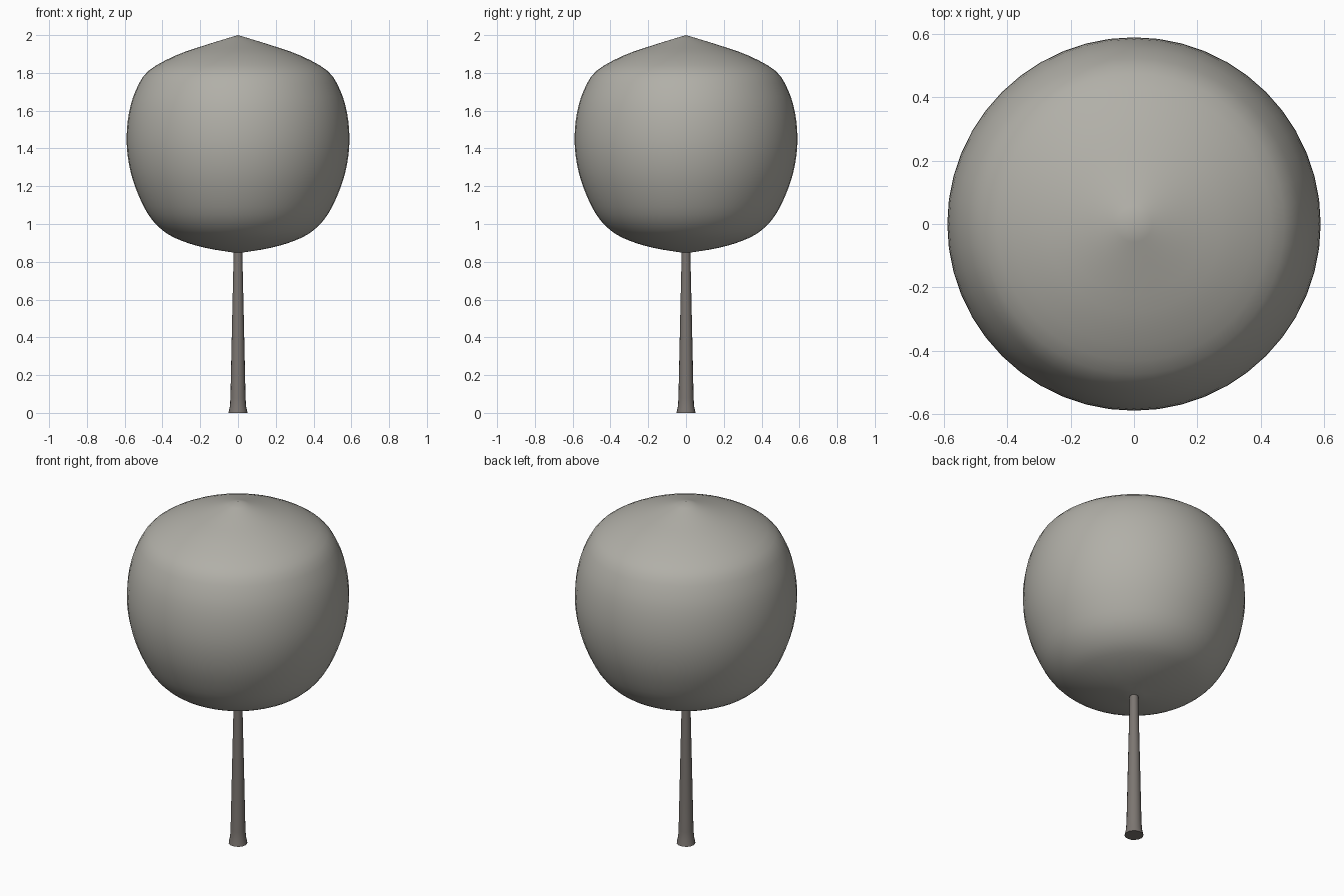
import bpy, bmesh, math
from mathutils import Vector

if "Cube" in bpy.data.objects:
    bpy.data.objects.remove(bpy.data.objects["Cube"])


def material(name, colour):
    m = bpy.data.materials.new(name)
    m.diffuse_color = (*colour, 1)
    m.use_nodes = True
    m.node_tree.nodes["Principled BSDF"].inputs["Base Color"].default_value = m.diffuse_color
    return m


def smooth_profile(pts, steps):
    # Catmull-Rom curve through (radius, height) points
    p = [Vector(q) for q in pts]
    p = [2 * p[0] - p[1]] + p + [2 * p[-1] - p[-2]]
    out = []
    for a, b, c, d in zip(p, p[1:], p[2:], p[3:]):
        for i in range(steps):
            t = i / steps
            out.append(0.5 * (2 * b + (c - a) * t + (2 * a - 5 * b + 4 * c - d) * t * t
                              + (3 * b - a - 3 * c + d) * t ** 3))
    return out + [p[-2]]


def lathe(name, profile, sides, mat, angle):
    bm = bmesh.new()
    verts = [bm.verts.new((r, 0, z)) for r, z in profile]
    edges = [bm.edges.new(e) for e in zip(verts, verts[1:])]
    bmesh.ops.spin(bm, geom=verts + edges, cent=(0, 0, 0), axis=(0, 0, 1),
                   angle=math.tau, steps=sides, use_merge=True)
    bmesh.ops.remove_doubles(bm, verts=bm.verts, dist=1e-4)
    bmesh.ops.recalc_face_normals(bm, faces=bm.faces)
    mesh = bpy.data.meshes.new(name)
    bm.to_mesh(mesh)
    bm.free()
    mesh.materials.append(mat)
    obj = bpy.data.objects.new(name, mesh)
    bpy.context.collection.objects.link(obj)
    bpy.ops.object.select_all(action='DESELECT')
    obj.select_set(True)
    bpy.context.view_layer.objects.active = obj
    bpy.ops.object.shade_smooth_by_angle(angle=math.radians(angle))
    return obj


canopy_grey = material("canopy_grey", (0.44, 0.43, 0.39))
trunk_grey = material("trunk_grey", (0.20, 0.18, 0.165))

# Rounded crown, pointed at top and bottom
crown = [(0, 0.845), (0.17, 0.873), (0.30, 0.912), (0.395, 0.963), (0.475, 1.05),
         (0.54, 1.185), (0.577, 1.315), (0.59, 1.45), (0.577, 1.59), (0.54, 1.71),
         (0.475, 1.81), (0.33, 1.892), (0.17, 1.948), (0, 2.0)]
lathe("crown", smooth_profile(crown, 3), 48, canopy_grey, 60)

# Slim tapering trunk with a flared foot
trunk = [(0, 0), (0.05, 0), (0.049, 0.008), (0.043, 0.035), (0.040, 0.08),
         (0.032, 0.45), (0.024, 0.80), (0.023, 0.87), (0, 0.87)]
lathe("trunk", trunk, 16, trunk_grey, 40)
